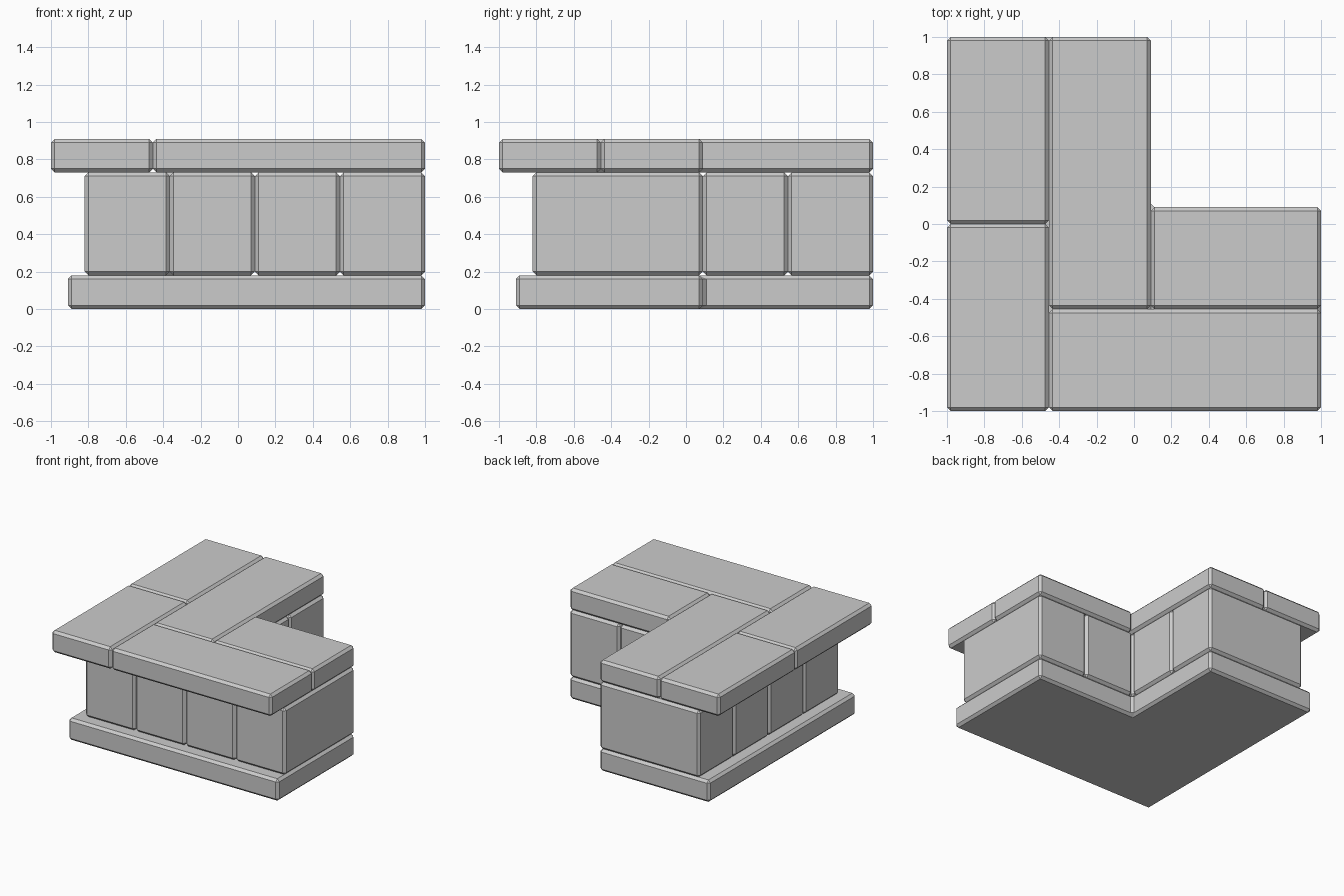
import bpy, bmesh

if "Cube" in bpy.data.objects:
    bpy.data.objects.remove(bpy.data.objects["Cube"])

BEVEL = 0.02


def prism(name, outline, z0, z1):
    """Extrude a plan outline from z0 to z1 and chamfer every edge."""
    bm = bmesh.new()
    base = bm.faces.new([bm.verts.new((x, y, z0)) for x, y in outline])
    ext = bmesh.ops.extrude_face_region(bm, geom=[base], use_keep_orig=True)
    top = [v for v in ext["geom"] if isinstance(v, bmesh.types.BMVert)]
    bmesh.ops.translate(bm, verts=top, vec=(0, 0, z1 - z0))
    bmesh.ops.recalc_face_normals(bm, faces=bm.faces)
    bmesh.ops.bevel(bm, geom=bm.edges[:], offset=BEVEL, offset_type='OFFSET',
                    segments=1, profile=0.5, affect='EDGES')
    me = bpy.data.meshes.new(name)
    bm.to_mesh(me)
    bm.free()
    ob = bpy.data.objects.new(name, me)
    bpy.context.collection.objects.link(ob)
    return ob


def block(name, x0, x1, y0, y1, z0, z1):
    return prism(name, [(x0, y0), (x1, y0), (x1, y1), (x0, y1)], z0, z1)


INNER = 0.09   # inside corner of the L
Z1, Z2, Z3 = 0.18, 0.73, 0.91

# one-piece L-shaped footing
o = -0.91
prism("footing", [(o, o), (1, o), (1, INNER), (INNER, INNER), (INNER, 1), (o, 1)],
      0, Z1)

# middle course: two arms of upright blocks around the corner
w = -0.82
joints = [w, -0.365, INNER, 0.545, 1]
for i, (a, b) in enumerate(zip(joints[1:], joints[2:])):
    block(f"front_arm_block_{i}", a, b, w, INNER, Z1, Z2)
block("corner_block", w, joints[1], w, joints[1], Z1, Z2)
block("corner_side_block", w, joints[1], joints[1], INNER, Z1, Z2)
for i, (a, b) in enumerate(zip(joints[2:], joints[3:])):
    block(f"back_arm_block_{i}", w, INNER, a, b, Z1, Z2)

# capping slabs
m = -0.455
slabs = [(-1, m, 0, 1), (-1, m, -1, 0), (m, INNER, m, 1),
         (INNER, 1, m, INNER), (m, 1, -1, m)]
for i, s in enumerate(slabs):
    block(f"cap_slab_{i}", *s, Z2, Z3)
